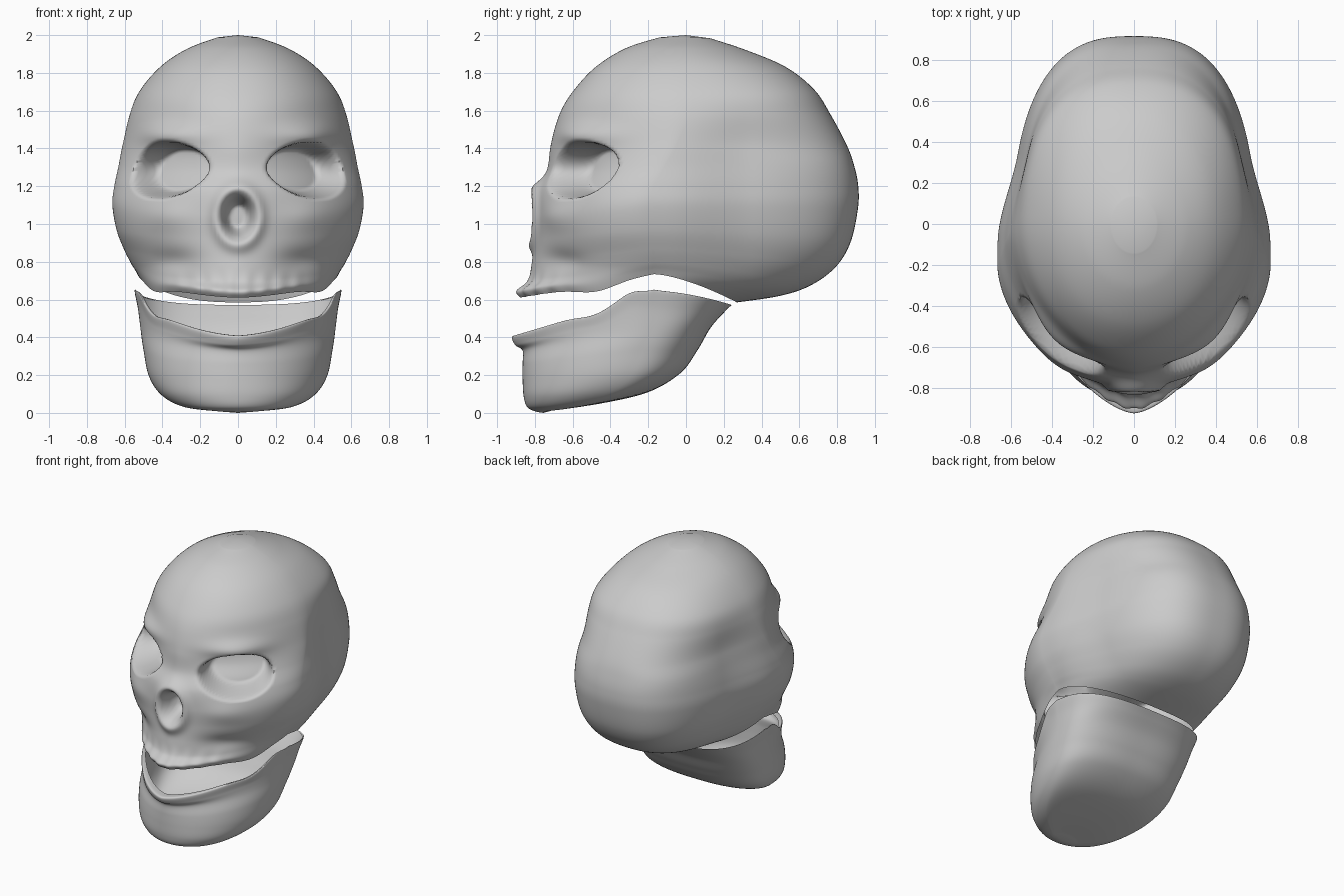
import bpy, bmesh, math

COLS = 200


def spline(keys, t):
    """Catmull-Rom through a list of equal-length tuples, t in 0..len-1."""
    n = len(keys)
    i = min(int(t), n - 2)
    f = t - i
    a, b, c, d = (keys[min(max(i + k, 0), n - 1)] for k in (-1, 0, 1, 2))
    return [0.5 * (2 * q + (r - p) * f + (2 * p - 5 * q + 4 * r - s) * f * f
                   + (3 * q - p - 3 * r + s) * f ** 3) for p, q, r, s in zip(a, b, c, d)]


def ring_point(ring, ang):
    """Egg-shaped ring with its own front, back and side heights."""
    yf, zf, yb, zb, w, ys, zs, pf, pb = ring
    c, s = math.cos(ang), math.sin(ang)
    front = c > 0
    p = pf if front else pb
    x = math.copysign(w * abs(s) ** (2 / p), s)
    y = ys + ((yf if front else yb) - ys) * abs(c) ** (2 / p)
    z = zs + ((zf if front else zb) - zs) * abs(c) ** 1.2
    return x, y, z


def loft(name, rings, pole, steps, shape):
    """Skin the rings, open at the first one and closed on a pole at the last."""
    bm = bmesh.new()
    rows = []
    for k in range((len(rings) - 1) * steps + 1):
        ring = spline(rings, k / steps)
        rows.append([bm.verts.new(shape(*ring_point(ring, 2 * math.pi * j / COLS)))
                     for j in range(COLS)])
    for r0, r1 in zip(rows, rows[1:]):
        for j in range(COLS):
            n = (j + 1) % COLS
            bm.faces.new((r0[j], r0[n], r1[n], r1[j]))
    tip = bm.verts.new(pole)
    for j in range(COLS):
        bm.faces.new((rows[-1][j], rows[-1][(j + 1) % COLS], tip))
    bmesh.ops.recalc_face_normals(bm, faces=bm.faces)
    me = bpy.data.meshes.new(name)
    bm.to_mesh(me)
    bm.free()
    ob = bpy.data.objects.new(name, me)
    bpy.context.collection.objects.link(ob)
    bpy.ops.object.select_all(action='DESELECT')
    bpy.context.view_layer.objects.active = ob
    ob.select_set(True)
    bpy.ops.object.shade_smooth_by_angle(angle=math.radians(70))


def step(v):
    v = min(max(v, 0), 1)
    return v * v * (3 - 2 * v)


def bump(a, b, ca, cb, sa, sb):
    return math.exp(-((a - ca) / sa) ** 2 - ((b - cb) / sb) ** 2)


def shape_cranium(x, y, z):
    """Tapered back, eye sockets, brows, cheeks, teeth and nose opening."""
    x *= 1 - 0.10 * step((y + 0.1) / 0.45) * (1 - 0.7 * step((z - 1.4) / 0.3))
    if y > -0.1:
        return x, y, z
    ax, side = abs(x), math.copysign(1, x)
    # eye socket, measured along the slanted side of the face
    u = 0.7 * (ax + y + 0.54)
    r = math.hypot((u - 0.25) / 0.25, (z - 1.285 - 0.03 * (u - 0.25)) / 0.15)
    push = 0.2 * step((1.06 - r) / 0.36) * step((ax - 0.09) / 0.07)
    dx, dy = -0.5 * push, 0.86 * push
    # brow ridge, cheekbone and hollow below the cheekbone
    brow = 0.045 * bump(u, z, 0.26, 1.47, 0.2, 0.06)
    dx += 0.5 * brow
    dy -= 0.86 * brow
    dy -= 0.02 * bump(ax, z, 0.38, 1.04, 0.13, 0.08)
    dy += 0.03 * bump(ax, z, 0.34, 0.80, 0.12, 0.06)
    # teeth ridge with a flat lower edge that rises behind the last tooth
    low = step((0.78 - z) / 0.12)
    dz = -0.04 * low * bump(y, 0, -0.46, 0, 0.15, 1)
    dy += 0.005 * math.cos(ax * 70) * low * step((0.4 - ax) / 0.1)
    # nose: raised rim around a deep opening
    r = math.hypot(x / 0.115, (z - 1.04) / 0.15)
    dy -= 0.03 * math.exp(-((r - 1) / 0.28) ** 2)
    dy += 0.04 * step((1.0 - r) / 0.5) + 0.11 * step((0.75 - r) / 0.4)
    return x + side * dx, y + dy, z + dz


def shape_jaw(x, y, z):
    """Raise the branches behind the lip, level the lip in front of them."""
    top = step((z - 0.40) / 0.15)
    dz = 0.035 * bump(y, 0, -0.29, 0, 0.09, 1) - 0.02 * bump(y, 0, -0.5, 0, 0.1, 1)
    return x, y, z + dz * top


# ring: front y, front z, back y, back z, half width, widest y, side z, front and back power
cranium_rings = [
    (-0.88, 0.61, 0.27, 0.585, 0.53, -0.17, 0.735, 1.6, 2.5),
    (-0.90, 0.645, 0.50, 0.62, 0.545, -0.17, 0.76, 1.6, 2.5),
    (-0.84, 0.70, 0.66, 0.675, 0.57, -0.17, 0.80, 1.65, 2.5),
    (-0.815, 0.80, 0.79, 0.77, 0.605, -0.18, 0.87, 1.7, 2.6),
    (-0.80, 0.92, 0.87, 0.90, 0.643, -0.20, 0.97, 1.8, 2.7),
    (-0.80, 1.05, 0.91, 1.08, 0.665, -0.20, 1.10, 1.8, 2.7),
    (-0.79, 1.18, 0.912, 1.20, 0.655, -0.17, 1.20, 1.75, 2.7),
    (-0.735, 1.29, 0.89, 1.31, 0.632, -0.11, 1.31, 1.7, 2.7),
    (-0.715, 1.42, 0.85, 1.42, 0.612, -0.05, 1.42, 1.7, 2.5),
    (-0.67, 1.58, 0.765, 1.58, 0.577, 0.02, 1.58, 1.9, 2.4),
    (-0.60, 1.70, 0.68, 1.71, 0.52, 0.04, 1.71, 2.05, 2.4),
    (-0.48, 1.83, 0.53, 1.83, 0.405, 0.03, 1.84, 2.1, 2.2),
    (-0.32, 1.93, 0.32, 1.92, 0.265, 0.0, 1.93, 2.0, 2.0),
    (-0.14, 1.988, 0.13, 1.983, 0.11, 0.0, 1.988, 2.0, 2.0),
]
loft("cranium", cranium_rings, (0, 0, 2.0), 12, shape_cranium)

# lower jaw: an open bowl from its lip down to the chin
jaw_rings = [
    (-0.86, 0.41, 0.235, 0.565, 0.535, -0.17, 0.64, 1.55, 2.8),
    (-0.92, 0.405, 0.24, 0.57, 0.547, -0.17, 0.64, 1.55, 2.8),
    (-0.905, 0.36, 0.20, 0.53, 0.53, -0.18, 0.55, 1.6, 2.8),
    (-0.865, 0.33, 0.13, 0.45, 0.517, -0.19, 0.45, 1.75, 2.8),
    (-0.865, 0.26, 0.06, 0.33, 0.50, -0.25, 0.33, 1.9, 2.7),
    (-0.865, 0.18, -0.03, 0.21, 0.47, -0.32, 0.19, 2.0, 2.6),
    (-0.86, 0.09, -0.20, 0.11, 0.40, -0.43, 0.09, 2.1, 2.4),
    (-0.84, 0.03, -0.45, 0.05, 0.28, -0.60, 0.03, 2.0, 2.0),
    (-0.79, 0.005, -0.70, 0.015, 0.10, -0.745, 0.008, 2.0, 2.0),
]
loft("lower_jaw", jaw_rings, (0, -0.755, 0.0), 8, shape_jaw)
